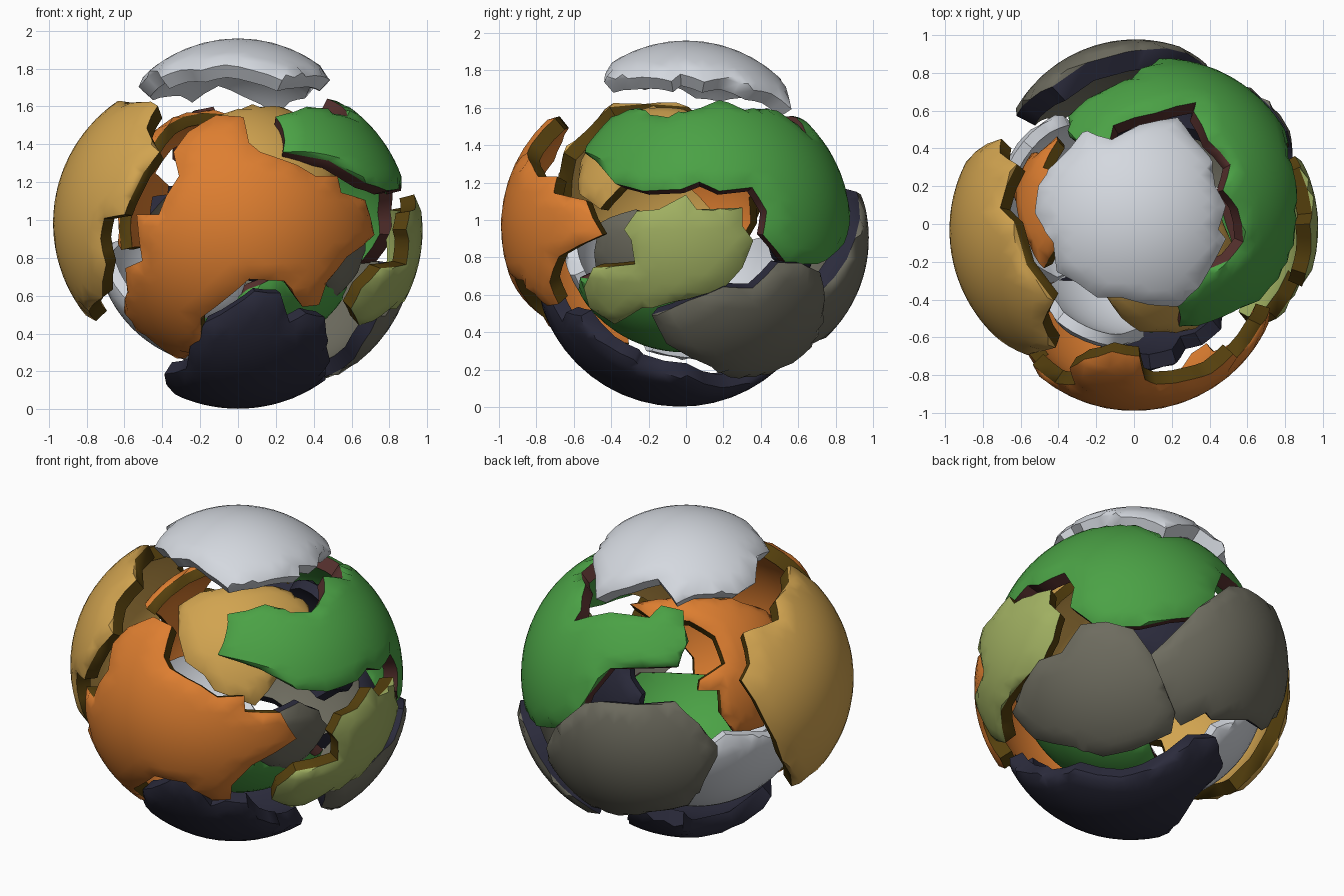
import bpy, bmesh, random
from math import radians, sin, cos, acos, sqrt, pi
from mathutils import Vector
from mathutils.geometry import delaunay_2d_cdt

default = bpy.data.objects.get("Cube")
if default:
    bpy.data.objects.remove(default, do_unlink=True)

random.seed(4)
CENTRE = Vector((0, 0, 0.98))
RADIUS = 0.78      # curvature shared by the outer shards
OFFSET = 0.2       # how far the outer shards are pushed out
INNER = 0.66       # curvature of the inner shards
GRID = 0.09        # angular spacing of the surface mesh
ROUNDING = 0.02    # how far the rims drop


def make_material(name, colour):
    mat = bpy.data.materials.new(name)
    mat.use_nodes = True
    mat.diffuse_color = (*colour, 1)
    mat.node_tree.nodes["Principled BSDF"].inputs["Base Color"].default_value = (*colour, 1)
    return mat


white = make_material("pale grey", (0.66, 0.69, 0.74))
amber = make_material("amber", (0.64, 0.37, 0.08))
orange = make_material("orange", (0.73, 0.21, 0.03))
green = make_material("green", (0.07, 0.36, 0.06))
navy = make_material("dark navy", (0.024, 0.024, 0.045))
taupe = make_material("taupe", (0.155, 0.15, 0.115))
olive = make_material("olive green", (0.35, 0.43, 0.12))
brown = make_material("dark brown", (0.09, 0.05, 0.004))
maroon = make_material("maroon", (0.09, 0.029, 0.026))


def frame(azimuth, elevation):
    """Right, up and outward axes of a drawing plane."""
    az, el = radians(azimuth), radians(elevation)
    right = Vector((-sin(az), cos(az), 0))
    out = Vector((cos(az) * cos(el), sin(az) * cos(el), sin(el)))
    return right, out.cross(right), out


FRONT = frame(-90, 0)
SIDE = frame(0, 0)
TOP = frame(-90, 90)
FRONT_CORNER = frame(-55, 25)
BACK_CORNER = frame(125, 25)
UNDER_CORNER = frame(45, -30)


def on_sphere(plane, a, b, origin, radius):
    """Push a point drawn on a plane (hundredths) onto a shard's sphere."""
    right, up, out = plane
    a, b = a / 100 - origin.dot(right), b / 100 - origin.dot(up)
    length = sqrt(a * a + b * b)
    if length > radius * 0.99:
        a, b = a * radius * 0.99 / length, b * radius * 0.99 / length
    depth = sqrt(radius * radius - a * a - b * b)
    return (right * a + up * b + out * depth) / radius


def shard(name, face, edge, direction, outline, offset=OFFSET, radius=RADIUS, thick=0.1):
    """Curved plate cut to an outline, pushed outward from the centre."""
    axis = Vector(direction).normalized()
    origin = axis * offset
    u = axis.orthogonal().normalized()
    v = axis.cross(u)

    # Flatten the outline around the plate axis
    flat = []
    for plane, nums in outline:
        for a, b in zip(nums[::2], nums[1::2]):
            n = on_sphere(plane, a, b, origin, radius)
            angle = acos(max(-1, min(1, n.dot(axis))))
            flat.append(Vector((n.dot(u), n.dot(v))).normalized() * angle)
    loop = []
    for p, q in zip(flat, flat[1:] + flat[:1]):
        loop += [p, (p + q) / 2]

    # Fill it with a regular grid that keeps clear of the rim
    reach = max(p.length for p in loop)
    steps = int(reach / GRID) + 1
    grid = [Vector((i * GRID, j * GRID)) for i in range(-steps, steps + 1)
            for j in range(-steps, steps + 1)]
    grid = [g for g in grid if min((g - p).length for p in loop) > GRID / 2]
    points, _, tris, *_ = delaunay_2d_cdt(loop + grid, [], [list(range(len(loop)))], 1, 1e-4)

    def lift(p, r):
        angle = p.length
        side = (u * p.x + v * p.y).normalized()
        return CENTRE + origin + (axis * cos(angle) + side * sin(angle)) * r

    seen = {(t[k], t[(k + 1) % len(t)]) for t in tris for k in range(len(t))}
    rim = [(i, j) for i, j in sorted(seen) if (j, i) not in seen]
    rim_points = {i for pair in rim for i in pair}
    bm = bmesh.new()
    outer, inner = {}, {}
    for i in sorted({i for t in tris for i in t}):
        drop = ROUNDING if i in rim_points else 0
        outer[i] = bm.verts.new(lift(points[i], radius - drop))
        inner[i] = bm.verts.new(lift(points[i], radius - thick))
    for t in tris:
        bm.faces.new([outer[i] for i in t])
        bm.faces.new([inner[i] for i in reversed(t)])
    for i, j in rim:
        bm.faces.new([outer[j], outer[i], inner[i], inner[j]]).material_index = 1
    bmesh.ops.recalc_face_normals(bm, faces=bm.faces)
    mesh = bpy.data.meshes.new(name)
    bm.to_mesh(mesh)
    bm.free()
    mesh.materials.append(face)
    mesh.materials.append(edge)
    obj = bpy.data.objects.new(name, mesh)
    bpy.context.collection.objects.link(obj)
    bpy.ops.object.select_all(action='DESELECT')
    obj.select_set(True)
    bpy.context.view_layer.objects.active = obj
    bpy.ops.object.shade_smooth_by_angle(angle=radians(45))


def round_shard(name, face, edge, azimuth, elevation, size, offset):
    """Roughly round jagged plate for the inner layer."""
    plane = frame(azimuth, elevation)
    nums = []
    for k in range(18):
        r = size * random.uniform(0.85, 1.08)
        nums += [r * cos(k * pi / 9), r * sin(k * pi / 9)]
    shard(name, face, edge, plane[2], [(plane, nums)], offset, INNER, 0.08)


# Outer layer
shard("top_cap", white, white, (0, 0, 1), [
    (TOP, [-54, 6, -52, 21, -43, 33, -35, 41, -28, 50, -12, 46, 3, 54, 24, 58,
           32, 47, 41, 37, 44, 21, 50, 10, 46, -3, 50, -8, 46, -16, 37, -32,
           24, -45, 8, -44, -7, -40, -20, -40, -31, -32, -42, -26, -44, -10])],
      offset=0.25, radius=0.73)

shard("left_plate", amber, brown, (-0.97, -0.15, 0.02), [
    (FRONT, [-43, 64, -49, 52, -42, 39, -57, 15, -61, 5, -72, 3, -74, -8,
             -71, -22, -73, -40, -84, -50]),
    (BACK_CORNER, [64, -71, 56, -52, 46, -29, 32, -5, 37, 5, 33, 23, 54, 31, 52, 42])])

shard("front_plate", orange, brown, (0, -1, -0.07), [
    (FRONT, [-27, 50, -12, 59, 3, 58, 6, 44, 12, 39, 32, 32, 42, 26, 54, 26,
             56, 17, 69, 13, 74, -6, 59, -18, 48, -32, 44, -44, 35, -45,
             25, -31, 6, -30, -2, -37, -20, -51, -20, -64, -30, -76, -41, -69,
             -52, -59, -65, -50, -60, -37, -61, -24, -52, -20, -55, 5, -43, 5,
             -39, 15, -32, 26, -35, 39])], offset=0.21)

shard("upper_right_plate", green, maroon, (0.78, 0.6, -0.08), [
    (SIDE, [-56, 39, -39, 22, -24, 18, -3, 19, 7, 23, 18, 18, 36, 20, 44, 7,
            42, -6, 55, -22, 72, -22]),
    (BACK_CORNER, [-65, -33, -44, 2, -4, 3, 2, 18, -1, 36, -14, 39, -21, 32,
                   -44, 35, -65, 30]),
    (TOP, [32, 61, 40, 45, 52, 32, 48, 18, 56, 8, 59, -10, 51, -20, 37, -26,
           30, -34, 20, -40]),
    (SIDE, [-50, 54])], offset=0.165)

shard("bottom_plate", navy, navy, (0, -0.15, -0.98), [
    (FRONT, [-40, -81, -28, -78, -26, -66, -18, -53, -2, -44, 9, -36, 23, -37,
             28, -53, 37, -48, 47, -50, 48, -66, 50, -74]),
    (UNDER_CORNER, [-52, -59, -32, -55, -5, -61, 9, -58, 39, -40, 51, -40,
                    53, -58, 36, -75])])

shard("right_plate", olive, brown, (0.97, -0.1, -0.18), [
    (SIDE, [-15, 8, 0, 16, 6, 8, 31, 9, 31, -1, 37, -9, 31, -24, 21, -35,
            2, -41, -24, -46, -39, -55, -53, -46, -56, -35, -51, -24,
            -28, -22, -30, -9, -34, -3, -27, 7])])

shard("lower_right_plate", taupe, navy, (0.66, 0.55, -0.52), [
    (UNDER_CORNER, [-67, -23, -60, -5, -49, 9, -35, 13, -23, 29, -8, 30, 8, 25,
                    18, 10, 25, -10, 30, -25, 27, -37, 4, -46, -14, -49,
                    -30, -43, -55, -37])], offset=0.23)

shard("back_plate", taupe, navy, (0.03, 0.95, -0.3), [
    (BACK_CORNER, [-50, -17, -6, -17, 8, -30, 19, -43, 19, -49, 11, -64,
                   2, -78, -21, -82, -42, -84]),
    (UNDER_CORNER, [47, -26, 32, -33, 22, -20, 14, -4, 10, 4, 27, 18, 45, 36, 62, 48])],
      offset=0.26, radius=0.73, thick=0.13)

# Inner layer
shard("inner_front_plate", amber, brown, (0.35, -0.6, 0.6), [
    (FRONT_CORNER, [-35, 39, -22, 47, 1, 50, 24, 50, 42, 39, 38, 18, 28, 4,
                    18, -11, 10, -20, -14, -11, -20, -2, -31, 6, -35, 21])],
      offset=0, radius=INNER, thick=0.08)

shard("inner_back_plate", orange, brown, (-0.65, 0.4, 0.5), [
    (BACK_CORNER, [-33, 40, -12, 43, 20, 43, 43, 38, 54, 30, 50, 5, 44, -12,
                   46, -32, 29, -37, 21, -26, 20, -11, 7, -11, 8, -5, 23, 5,
                   17, 21, 2, 30, -20, 31])],
      offset=0, radius=INNER, thick=0.08)

round_shard("inner_left_plate", white, white, 162, -42, 46, 0.13)
round_shard("inner_low_front_plate", white, white, 245, -28, 30, 0.02)
round_shard("inner_bottom_plate", green, maroon, -50, -65, 46, 0.03)
round_shard("inner_right_plate", taupe, navy, -27, -14, 25, 0.04)
round_shard("inner_rear_plate", navy, navy, 75, 3, 36, 0.05)
